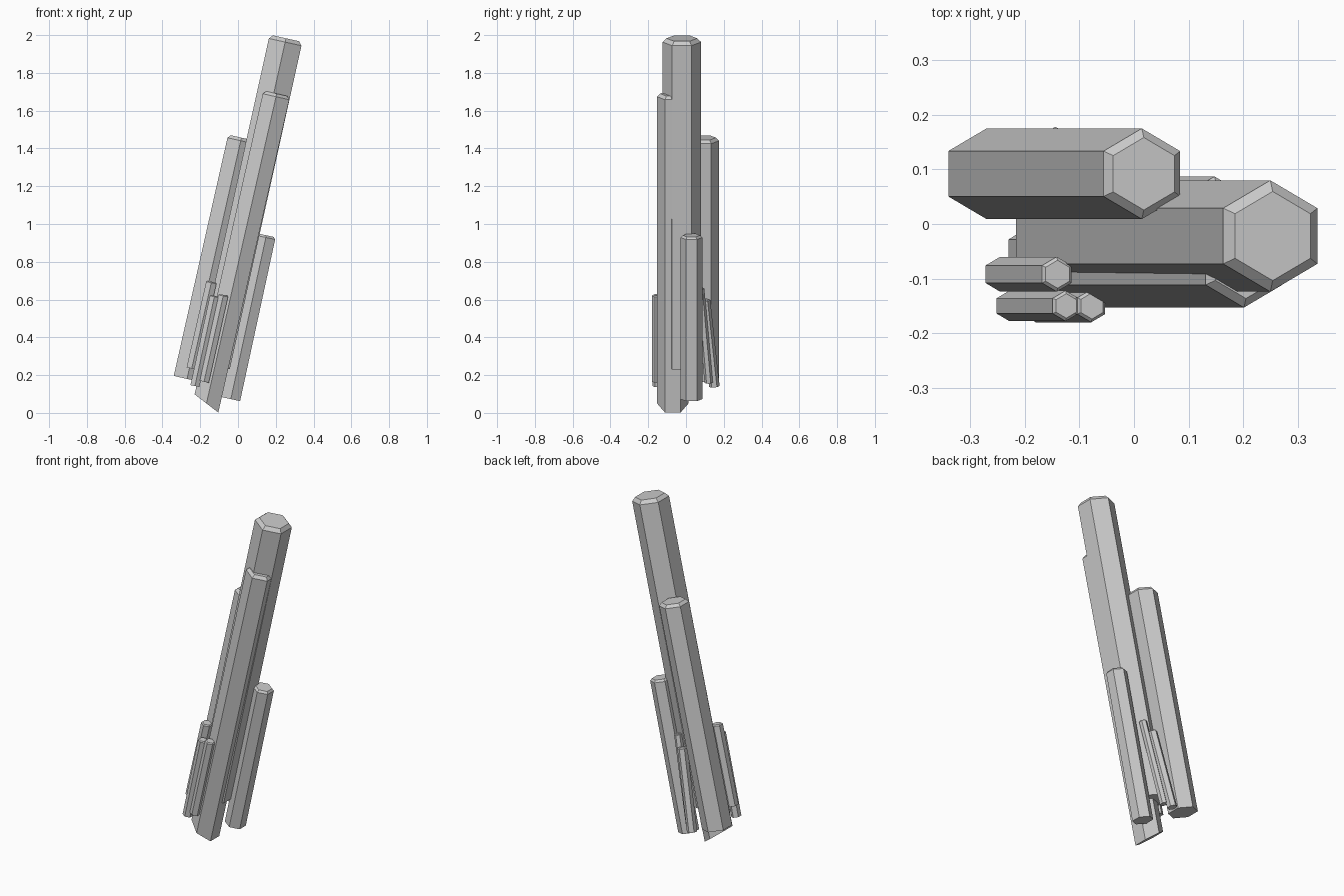
import bpy, bmesh, math
from mathutils import Vector

if "Cube" in bpy.data.objects:
    bpy.data.objects.remove(bpy.data.objects["Cube"])


def crystal(name, base, top, radius, chamfer=0.2, slant=0.0):
    """Hexagonal prism from base to top, chamfered tip, optional slanted foot."""
    base, top = Vector(base), Vector(top)
    axis = (top - base).normalized()
    u = Vector((0, 1, 0)).cross(axis).normalized()
    v = axis.cross(u)

    bm = bmesh.new()

    def ring(center, r, shear=0.0):
        verts = []
        for i in range(6):
            a = math.radians(30 + 60 * i)
            across = r * math.cos(a)
            verts.append(bm.verts.new(center + u * across + v * r * math.sin(a)
                                      - axis * across * shear))
        return verts

    rings = [ring(base, radius, slant),
             ring(top - axis * radius * chamfer, radius),
             ring(top, radius * (1 - chamfer))]
    for low, high in zip(rings, rings[1:]):
        for i in range(6):
            j = (i + 1) % 6
            bm.faces.new((low[i], low[j], high[j], high[i]))
    bm.faces.new(rings[0][::-1])
    bm.faces.new(rings[-1])
    bmesh.ops.recalc_face_normals(bm, faces=bm.faces)

    mesh = bpy.data.meshes.new(name)
    bm.to_mesh(mesh)
    bm.free()
    obj = bpy.data.objects.new(name, mesh)
    bpy.context.collection.objects.link(obj)
    return obj


# Large columns
crystal("main_crystal", (-0.13, -0.022, 0.25), (0.254, -0.022, 1.983), 0.102)
crystal("front_crystal", (-0.167, -0.07, 0.05), (0.205, -0.07, 1.69), 0.083, slant=0.46)
crystal("left_crystal", (-0.27, 0.092, 0.18), (0.018, 0.092, 1.457), 0.083)
crystal("right_crystal", (-0.038, 0.029, 0.073), (0.15, 0.029, 0.94), 0.058)

# Small shards at the front left
crystal("front_shard_a", (-0.245, -0.092, 0.235), (-0.14, -0.092, 0.695), 0.032)
crystal("front_shard_b", (-0.228, -0.15, 0.142), (-0.124, -0.15, 0.62), 0.028)
crystal("front_shard_c", (-0.18, -0.15, 0.165), (-0.077, -0.15, 0.625), 0.03)

# Small leaning shards at the back
crystal("back_shard_a", (-0.145, 0.15, 0.14), (-0.045, 0.10, 0.60), 0.028)
crystal("back_shard_b", (-0.11, 0.12, 0.16), (0.0, 0.075, 0.66), 0.022)
